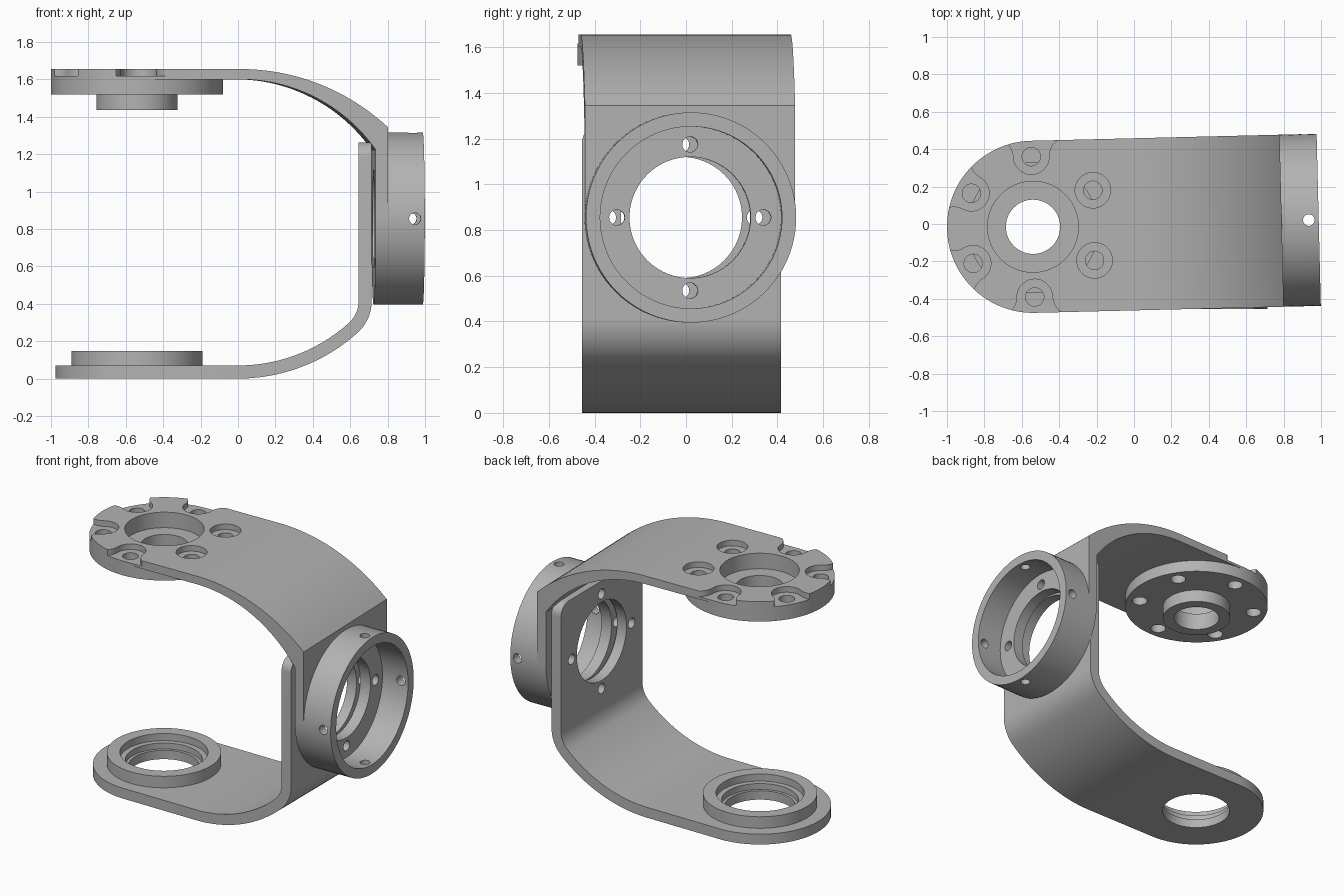
import bpy, bmesh, math
from math import sin, cos, pi, radians, sqrt
from mathutils import Matrix, Vector

cube = bpy.data.objects.get("Cube")
if cube:
    bpy.data.objects.remove(cube)

grey = bpy.data.materials.new("machined_grey")
grey.use_nodes = True
COLOUR = (0.45, 0.45, 0.45, 1)
grey.diffuse_color = COLOUR
grey.node_tree.nodes["Principled BSDF"].inputs["Base Color"].default_value = COLOUR

TURN = {"x": Matrix.Rotation(pi / 2, 4, "Y"), "y": Matrix.Rotation(-pi / 2, 4, "X"),
        "z": Matrix.Identity(4)}


def make(name, bm):
    bmesh.ops.recalc_face_normals(bm, faces=bm.faces)
    mesh = bpy.data.meshes.new(name)
    bm.to_mesh(mesh)
    bm.free()
    ob = bpy.data.objects.new(name, mesh)
    bpy.context.collection.objects.link(ob)
    mesh.materials.append(grey)
    return ob


def cylinder(axis, centre, r, a, b, seg=96):
    """Cylinder along an axis, running from a to b beyond its centre."""
    bm = bmesh.new()
    m = Matrix.Translation(centre) @ TURN[axis] @ Matrix.Translation((0, 0, (a + b) / 2))
    bmesh.ops.create_cone(bm, cap_ends=True, segments=seg, radius1=r, radius2=r,
                          depth=b - a, matrix=m)
    return make("cylinder", bm)


def prism(name, points, shift, corner=None):
    """Extrude a closed outline; corner = (height, radius) rounds its top corners."""
    bm = bmesh.new()
    face = bm.faces.new([bm.verts.new(p) for p in points])
    ext = bmesh.ops.extrude_face_region(bm, geom=[face])
    bmesh.ops.translate(bm, vec=shift,
                        verts=[g for g in ext["geom"] if isinstance(g, bmesh.types.BMVert)])
    if corner:
        height, radius = corner
        edges = [e for e in bm.edges if all(v.co.z > height - 0.001 for v in e.verts)
                 and abs(e.verts[0].co.y - e.verts[1].co.y) < 0.001]
        bmesh.ops.bevel(bm, geom=edges, offset=radius, segments=10, profile=0.5, affect="EDGES")
    return make(name, bm)


def combine(target, tool, operation="DIFFERENCE"):
    mod = target.modifiers.new("cut", "BOOLEAN")
    mod.operation, mod.solver, mod.object = operation, "EXACT", tool
    bpy.context.view_layer.objects.active = target
    bpy.ops.object.modifier_apply(modifier=mod.name)
    bpy.data.objects.remove(tool)


def arc(cx, cz, r, a0, a1, n=24):
    """Points on an arc in the side plane, angles in radians from +x."""
    return [(cx + r * cos(a0 + (a1 - a0) * i / n), cz + r * sin(a0 + (a1 - a0) * i / n))
            for i in range(n + 1)]


def finish(ob):
    bpy.ops.object.select_all(action="DESELECT")
    ob.select_set(True)
    bpy.context.view_layer.objects.active = ob
    bpy.ops.object.shade_smooth_by_angle(angle=radians(30))


PIVOT_X = -0.54          # vertical joint axis
ROLL_Z = 0.855           # horizontal joint axis
BEND = 0.886             # inner bend radius


def flange_holes(ob, y, x0, x1):
    """Central opening and four screw holes around the horizontal axis."""
    combine(ob, cylinder("x", (0, y, ROLL_Z), 0.265, x0, x1))
    for k in range(4):
        dy, dz = 0.32 * cos(k * pi / 2), 0.32 * sin(k * pi / 2)
        combine(ob, cylinder("x", (0, y + dy, ROLL_Z + dz), 0.034, x0, x1, 32))


# Lower bracket: flat foot, large bend, small fillet, upright plate
T, LY, LW = 0.07, -0.02, 0.435
bend_end = radians(42)
swing = bend_end - pi / 2
fillet = 0.157
fx = (BEND - fillet) * sin(bend_end)
fz = BEND + T - (BEND - fillet) * cos(bend_end)


def lower_side(offset):
    return (arc(0, BEND + T, BEND + offset, -pi / 2, swing)
            + arc(fx, fz, fillet + offset, swing, 0, 12)[1:])


outer, inner = lower_side(T), lower_side(0)
plate_top = 1.262
outline = ([(PIVOT_X, 0)] + outer + [(outer[-1][0], plate_top), (inner[-1][0], plate_top)]
           + inner[::-1] + [(PIVOT_X, T)])
lower = prism("lower_bracket", [(x, LY - LW, z) for x, z in outline],
              Vector((0, 2 * LW, 0)), (plate_top, 0.08))
foot = (PIVOT_X, LY, 0)
combine(lower, cylinder("z", foot, LW, 0, T), "UNION")
combine(lower, cylinder("z", foot, 0.35, 0.03, 0.148), "UNION")
# Stepped bearing seat
for r, depth in ((0.216, -0.1), (0.235, 0.06), (0.27, 0.1)):
    combine(lower, cylinder("z", foot, r, depth, 0.3))
flange_holes(lower, LY, 0.5, 0.9)
finish(lower)

# Upper bracket: flat arm bending down into the ring plate
TOP, UNDER, UY, UW = 1.655, 1.6, -0.015, 0.46
X_IN, X_OUT, X_RIM = 0.725, 0.79, 0.988
R_OUT = 1.16
out_arc = arc(0, TOP - R_OUT, R_OUT, pi / 2, math.acos(X_OUT / R_OUT))
in_arc = arc(0, UNDER - BEND, BEND, math.acos(X_IN / BEND), pi / 2)
outline = [(PIVOT_X, TOP)] + out_arc + [(X_OUT, ROLL_Z), (X_IN, ROLL_Z)] + in_arc + [(PIVOT_X, UNDER)]
upper = prism("upper_bracket", [(x, UY - UW, z) for x, z in outline], Vector((0, 2 * UW, 0)))
head = (PIVOT_X, UY, 0)
hub = (0, UY, ROLL_Z)
combine(upper, cylinder("z", head, UW, 1.52, TOP), "UNION")
combine(upper, cylinder("z", head, 0.217, 1.435, 1.58), "UNION")
combine(upper, cylinder("x", hub, UW, X_IN, X_RIM), "UNION")

# Shaft bore and its wide recess
combine(upper, cylinder("z", head, 0.145, 1.3, 1.8))
combine(upper, cylinder("z", head, 0.243, 1.55, 1.8))

# Six screw seats; the four away from the arm open through the rim with flared sides
SEAT, FLARE, POCKET = 0.095, 0.1, 1.617
half = [(-SEAT * cos(t * pi / 24), SEAT * sin(t * pi / 24)) for t in range(13)]
half += [(FLARE * sin(t * pi / 24), SEAT + FLARE - FLARE * cos(t * pi / 24)) for t in range(1, 13)]
half.append((0.3, SEAT + FLARE))
notch = half + [(u, -v) for u, v in half[:0:-1]]
for k in range(6):
    a = radians(30 + 60 * k)
    c = Vector((PIVOT_X + 0.375 * cos(a), UY + 0.375 * sin(a), 0))
    if k in (0, 5):
        combine(upper, cylinder("z", c, SEAT, POCKET, 1.8, 48))
    else:
        pts = [(c.x + u * cos(a) - v * sin(a), c.y + u * sin(a) + v * cos(a), POCKET)
               for u, v in notch]
        combine(upper, prism("notch", pts, Vector((0, 0, 0.2))))
    combine(upper, cylinder("z", c, 0.049, 1.3, 1.8, 32))

# Ring bore, flange holes and radial holes in the rim
combine(upper, cylinder("x", hub, 0.398, 0.8, 1.2))
flange_holes(upper, UY, 0.6, 1.2)
for axis in "yz":
    combine(upper, cylinder(axis, (0.935, UY, ROLL_Z), 0.031, -0.6, 0.6, 32))

# The upper bracket is swung slightly about the vertical axis
upper.data.transform(Matrix.Translation(head) @ Matrix.Rotation(radians(1.4), 4, "Z")
                     @ Matrix.Translation(-Vector(head)))
finish(upper)
